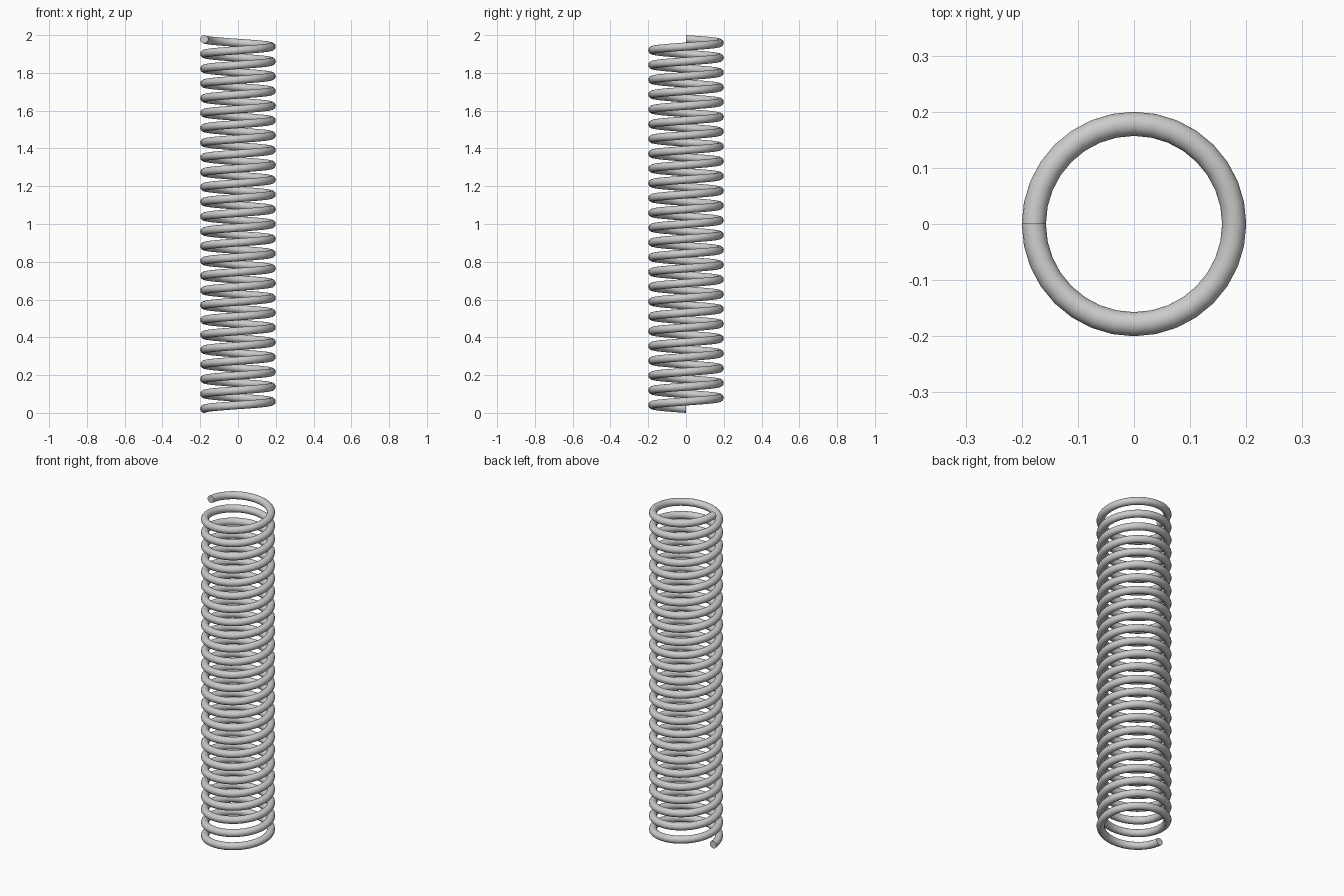
import bpy, bmesh, math
from mathutils import Vector

if "Cube" in bpy.data.objects:
    bpy.data.objects.remove(bpy.data.objects["Cube"])

WIRE_R = 0.0215      # wire radius
COIL_R = 0.1785      # helix radius to wire centre
TURNS = 25
STEPS = 32           # segments per turn
SIDES = 16           # sides of the wire
PITCH = (2.0 - 2 * WIRE_R) / TURNS

bm = bmesh.new()

# wire cross-section, upright at the -x side
ring = []
for i in range(SIDES):
    a = 2 * math.pi * i / SIDES
    ring.append(bm.verts.new((-COIL_R + WIRE_R * math.cos(a), 0, WIRE_R + WIRE_R * math.sin(a))))
edges = [bm.edges.new((ring[i], ring[(i + 1) % SIDES])) for i in range(SIDES)]

# sweep upwards, counter-clockwise seen from above
bmesh.ops.spin(bm, geom=ring + edges, cent=Vector((0, 0, 0)), axis=Vector((0, 0, 1)),
               dvec=Vector((0, 0, PITCH / STEPS)), angle=2 * math.pi * TURNS,
               steps=STEPS * TURNS, use_duplicate=False)

# flat end caps
bmesh.ops.holes_fill(bm, edges=[e for e in bm.edges if e.is_boundary], sides=0)
bmesh.ops.recalc_face_normals(bm, faces=bm.faces[:])

mesh = bpy.data.meshes.new("coil_spring")
bm.to_mesh(mesh)
bm.free()
spring = bpy.data.objects.new("coil_spring", mesh)
bpy.context.collection.objects.link(spring)

bpy.context.view_layer.objects.active = spring
spring.select_set(True)
bpy.ops.object.shade_smooth_by_angle(angle=math.radians(40))
